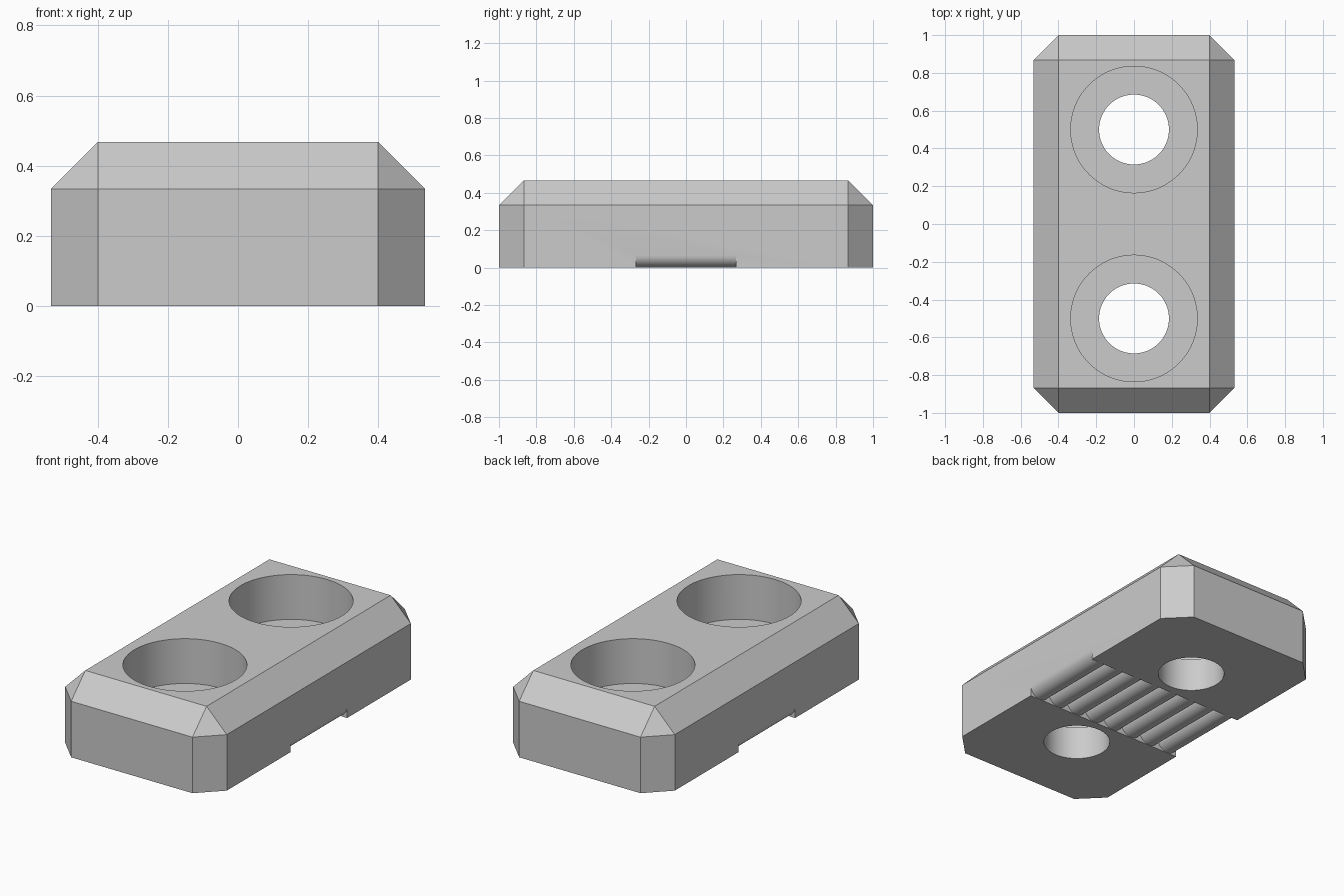
import bpy, bmesh, math

if "Cube" in bpy.data.objects:
    bpy.data.objects.remove(bpy.data.objects["Cube"])

W, L, H = 0.533, 1.0, 0.467   # half width, half length, height
C = 0.133                     # chamfer size
TEETH = 8
R = W / TEETH                 # tooth radius

grey = bpy.data.materials.new("plain_grey")
grey.use_nodes = True
colour = (0.6, 0.6, 0.6, 1)
grey.diffuse_color = colour
grey.node_tree.nodes["Principled BSDF"].inputs["Base Color"].default_value = colour


def finish(bm, name):
    bmesh.ops.recalc_face_normals(bm, faces=bm.faces)
    mesh = bpy.data.meshes.new(name)
    bm.to_mesh(mesh)
    bm.free()
    mesh.materials.append(grey)
    ob = bpy.data.objects.new(name, mesh)
    bpy.context.collection.objects.link(ob)
    return ob


def prism(name, outline, to_point, direction):
    bm = bmesh.new()
    face = bm.faces.new([bm.verts.new(to_point(*p)) for p in outline])
    out = bmesh.ops.extrude_face_region(bm, geom=[face])["geom"]
    verts = [v for v in out if isinstance(v, bmesh.types.BMVert)]
    bmesh.ops.translate(bm, verts=verts, vec=direction)
    return finish(bm, name)


def bore(name, radius, y, bottom):
    circle = [(radius * math.cos(a), y + radius * math.sin(a))
              for a in (math.tau * i / 96 for i in range(96))]
    return prism(name, circle, lambda x, y: (x, y, bottom), (0, 0, 1))


# Block with chamfered top and upright corners
bm = bmesh.new()
for sx in (-1, 1):
    for sy in (-1, 1):
        for x, y, z in ((W - C, L, 0), (W, L - C, 0), (W - C, L, H - C),
                        (W, L - C, H - C), (W - C, L - C, H)):
            bm.verts.new((sx * x, sy * y, z))
bmesh.ops.convex_hull(bm, input=bm.verts)
bmesh.ops.dissolve_limit(bm, angle_limit=0.02, verts=bm.verts, edges=bm.edges)
block = finish(bm, "clamp_block")

# Through holes and counterbores
cutters = []
for side, y in (("front", -0.5), ("back", 0.5)):
    cutters.append(bore(side + "_hole_cutter", 0.185, y, -0.2))
    cutters.append(bore(side + "_counterbore_cutter", 0.335, y, 0.2))

# Rounded teeth across the middle of the underside
profile = [(-W - 0.1, -0.1), (-W - 0.1, R)]
for t in range(TEETH):
    for i in range(0 if t == 0 else 1, 17):
        a = math.pi * i / 16
        profile.append((-W + R * (2 * t + 1 - math.cos(a)),
                        R - (R - 0.001) * math.sin(a)))
profile += [(W + 0.1, R), (W + 0.1, -0.1)]
cutters.append(prism("teeth_cutter", profile, lambda x, z: (x, -0.267, z), (0, 0.534, 0)))

bpy.context.view_layer.objects.active = block
block.select_set(True)
for cutter in cutters:
    mod = block.modifiers.new(cutter.name, "BOOLEAN")
    mod.object = cutter
    mod.solver = "EXACT"
    bpy.ops.object.modifier_apply(modifier=mod.name)
    bpy.data.objects.remove(cutter)

bpy.ops.object.select_all(action="DESELECT")
block.select_set(True)
bpy.ops.object.shade_smooth_by_angle(angle=math.radians(30))
